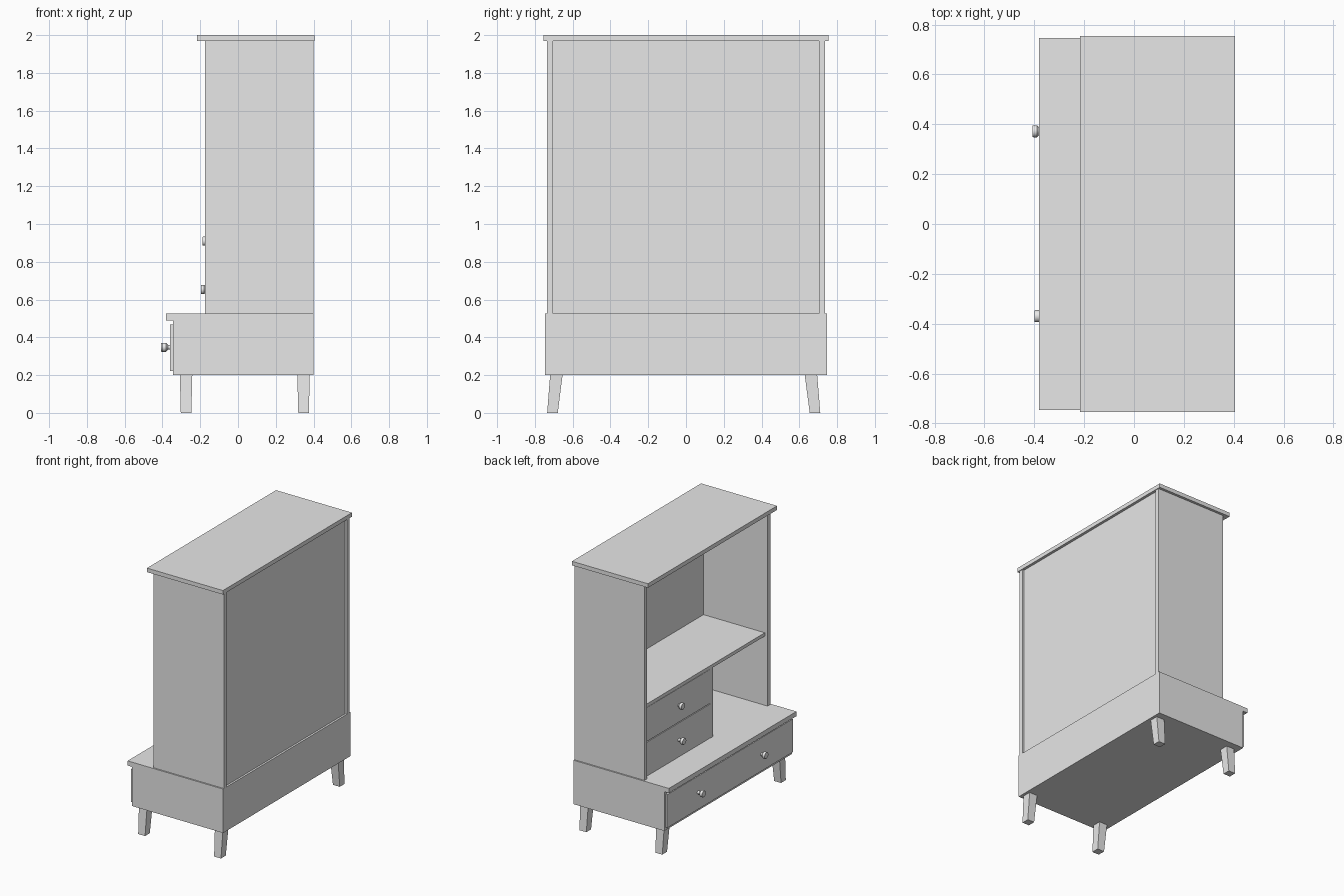
import bpy, bmesh, math
from mathutils import Matrix

cube = bpy.data.objects.get("Cube")
if cube:
    bpy.data.objects.remove(cube, do_unlink=True)

grey = bpy.data.materials.new("light_grey")
grey.use_nodes = True
COLOUR = (0.8, 0.8, 0.8, 1)
grey.diffuse_color = COLOUR
grey.node_tree.nodes["Principled BSDF"].inputs["Base Color"].default_value = COLOUR


def finish(name, bm):
    bmesh.ops.recalc_face_normals(bm, faces=bm.faces)
    mesh = bpy.data.meshes.new(name)
    bm.to_mesh(mesh)
    bm.free()
    mesh.materials.append(grey)
    obj = bpy.data.objects.new(name, mesh)
    bpy.context.collection.objects.link(obj)
    return obj


def box(name, x, y, z):
    """Box from (low, high) ranges on each axis."""
    bm = bmesh.new()
    bmesh.ops.create_cube(bm, size=1)
    for v in bm.verts:
        for i, (low, high) in enumerate((x, y, z)):
            v.co[i] = high if v.co[i] > 0 else low
    return finish(name, bm)


def leg(name, x, top_y, foot_y):
    """Tapered square leg, splayed sideways."""
    bm = bmesh.new()
    bmesh.ops.create_cube(bm, size=2)
    for v in bm.verts:
        upper = v.co.z > 0
        half = 0.033 if upper else 0.028
        v.co.x = x + v.co.x * half
        v.co.y = (top_y if upper else foot_y) + v.co.y * half
        v.co.z = 0.205 if upper else 0
    return finish(name, bm)


def knob(name, tip_x, y, z):
    """Round pull turned about the x axis; profile is (depth, radius)."""
    profile = [(0, 0), (0, 0.022), (0.003, 0.024), (0.018, 0.024),
               (0.03, 0.012), (0.055, 0.012)]
    bm = bmesh.new()
    verts = [bm.verts.new((tip_x + d, y + r, z)) for d, r in profile]
    edges = [bm.edges.new(pair) for pair in zip(verts, verts[1:])]
    bmesh.ops.spin(bm, geom=verts + edges, cent=(tip_x, y, z), axis=(1, 0, 0),
                   angle=math.tau, steps=24)
    bmesh.ops.remove_doubles(bm, verts=bm.verts, dist=0.0001)
    obj = finish(name, bm)
    bpy.ops.object.select_all(action='DESELECT')
    obj.select_set(True)
    bpy.context.view_layer.objects.active = obj
    bpy.ops.object.shade_smooth_by_angle(angle=math.radians(35))


# Lower chest with overhanging ledge and wide drawer
BASE_TOP = 0.525
box("base_chest", (-0.345, 0.4), (-0.746, 0.746), (0.2, BASE_TOP))
box("base_ledge", (-0.382, -0.345), (-0.746, 0.746), (0.49, BASE_TOP))
box("wide_drawer_front", (-0.36, -0.345), (-0.735, 0.735), (0.222, 0.468))
knob("wide_drawer_knob_left", -0.407, 0.372, 0.347)
knob("wide_drawer_knob_right", -0.4, -0.37, 0.347)

# Upper case
INNER = 0.705
for side, s in (("left", 1), ("right", -1)):
    box(side + "_side_panel", (-0.175, 0.4), sorted((s * INNER, s * 0.736)),
        (BASE_TOP, 1.97))
box("back_panel", (0.35, 0.385), (-INNER, INNER), (BASE_TOP, 1.97))
box("top_board", (-0.217, 0.405), (-0.755, 0.755), (1.97, 2.0))

# Shelf, partition and the two small drawers
box("shelf", (-0.152, 0.35), (-INNER, INNER), (1.037, 1.062))
box("partition", (-0.152, 0.35), (-0.1, -0.065), (BASE_TOP, 1.037))
for name, low, high, tip in (("lower", 0.527, 0.778, -0.197),
                             ("upper", 0.784, 1.035, -0.187)):
    box(name + "_small_drawer", (-0.152, 0.34), (-0.063, INNER - 0.002), (low, high))
    knob(name + "_small_drawer_knob", tip, 0.3, (low + high) / 2)

# Splayed legs
for end, x in (("front", -0.275), ("back", 0.347)):
    leg(end + "_right_leg", x, -0.686, -0.707)
    leg(end + "_left_leg", x, 0.661, 0.683)
